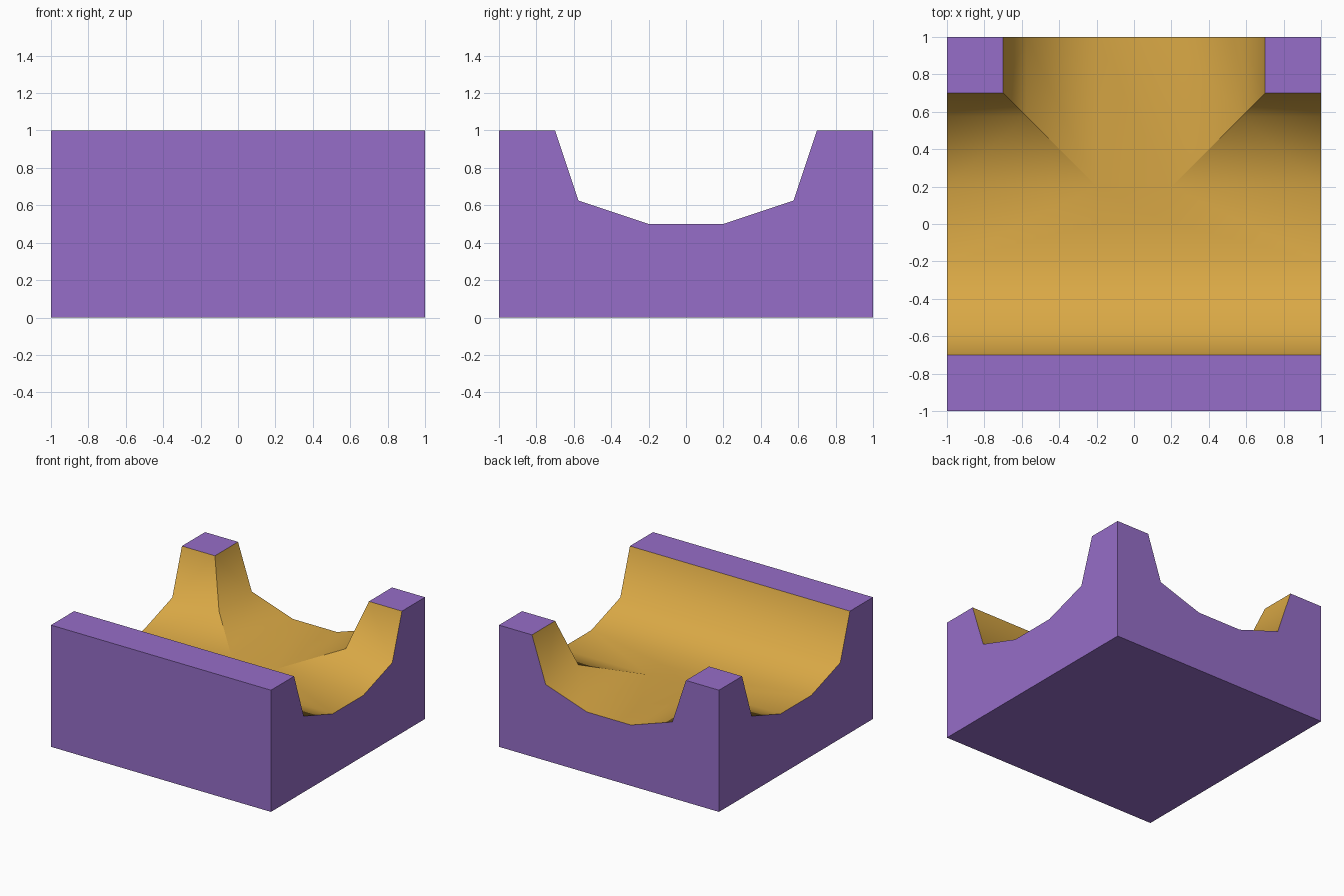
import bpy, bmesh
from mathutils import Matrix

if "Cube" in bpy.data.objects:
    bpy.data.objects.remove(bpy.data.objects["Cube"])


def material(name, color):
    m = bpy.data.materials.new(name)
    m.diffuse_color = (*color, 1)
    m.use_nodes = True
    m.node_tree.nodes["Principled BSDF"].inputs["Base Color"].default_value = m.diffuse_color
    return m


purple = material("purple body", (0.305, 0.155, 0.578))
gold = material("gold channel", (0.70, 0.395, 0.06))

HALF = [(0.2, 0.5), (0.575, 0.625), (0.7, 1.0)]


def channel_cutter(name, start, end, matrix):
    # Channel profile swept along local y, with a straight opening above
    side = HALF + [(0.7, 1.3)]
    prof = [(-u, z) for u, z in reversed(side)] + side
    bm = bmesh.new()
    f = bm.faces.new([bm.verts.new((u, start, z)) for u, z in prof])
    r = bmesh.ops.extrude_face_region(bm, geom=[f], use_keep_orig=True)
    verts = [v for v in r["geom"] if isinstance(v, bmesh.types.BMVert)]
    bmesh.ops.translate(bm, verts=verts, vec=(0, end - start, 0))
    bmesh.ops.transform(bm, matrix=matrix, verts=bm.verts)
    bmesh.ops.recalc_face_normals(bm, faces=bm.faces)
    mesh = bpy.data.meshes.new(name)
    bm.to_mesh(mesh)
    bm.free()
    ob = bpy.data.objects.new(name, mesh)
    bpy.context.collection.objects.link(ob)
    ob.hide_render = True
    return ob


# Solid block
bpy.ops.mesh.primitive_cube_add(size=2, location=(0, 0, 0.5))
block = bpy.context.object
block.name = "track_junction_block"
block.scale.z = 0.5
bpy.ops.object.transform_apply(location=True, rotation=True, scale=True)
block.data.materials.append(purple)
block.data.materials.append(gold)

# Straight channel along x and a branch towards the back
cutters = [
    channel_cutter("straight_cutter", -1.2, 1.2, Matrix.Rotation(1.5707963268, 4, "Z")),
    channel_cutter("branch_cutter", 0.0, 1.2, Matrix.Identity(4)),
]
bpy.context.view_layer.objects.active = block
for c in cutters:
    mod = block.modifiers.new(c.name, "BOOLEAN")
    mod.operation = "DIFFERENCE"
    mod.solver = "EXACT"
    mod.object = c
    bpy.ops.object.modifier_apply(modifier=mod.name)
for c in cutters:
    bpy.data.objects.remove(c)

# Gold for the inner channel faces, purple for everything on the block's outside
bm = bmesh.new()
bm.from_mesh(block.data)
bmesh.ops.remove_doubles(bm, verts=bm.verts, dist=0.0005)
for f in bm.faces:
    c = f.calc_center_median()
    inside = max(abs(c.x), abs(c.y)) < 0.999 and 0.01 < c.z < 0.999
    f.material_index = 1 if inside else 0
    f.smooth = inside
# Crisp rims and mitre lines, smooth along the channels
for e in bm.edges:
    d = e.verts[0].co - e.verts[1].co
    mitre = abs(d.x) > 0.01 and abs(d.y) > 0.01
    rim = len({f.material_index for f in e.link_faces}) > 1
    e.smooth = not (mitre or rim)
bm.to_mesh(block.data)
bm.free()
